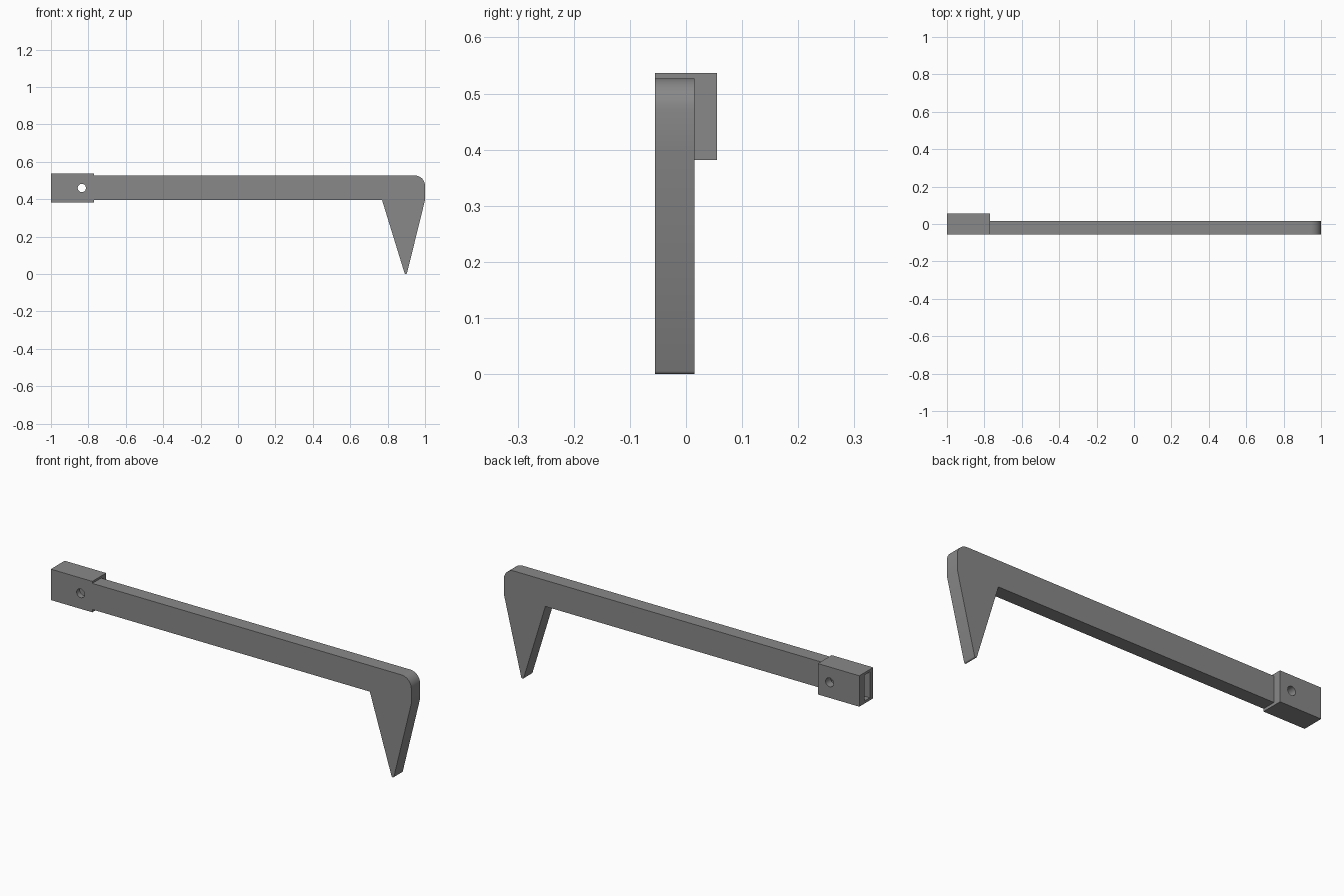
import bpy, bmesh, math
from mathutils import Matrix

if "Cube" in bpy.data.objects:
    bpy.data.objects.remove(bpy.data.objects["Cube"])

grey = bpy.data.materials.new("steel grey")
grey.diffuse_color = (0.25, 0.25, 0.25, 1)
grey.use_nodes = True
grey.node_tree.nodes["Principled BSDF"].inputs["Base Color"].default_value = grey.diffuse_color


def make_object(name, bm):
    bmesh.ops.recalc_face_normals(bm, faces=bm.faces)
    mesh = bpy.data.meshes.new(name)
    bm.to_mesh(mesh)
    bm.free()
    mesh.materials.append(grey)
    obj = bpy.data.objects.new(name, mesh)
    bpy.context.collection.objects.link(obj)
    return obj


def box(name, lo, hi):
    bm = bmesh.new()
    bmesh.ops.create_cube(bm, size=1)
    for v in bm.verts:
        v.co = [a + (b - a) * (c + 0.5) for a, b, c in zip(lo, hi, v.co)]
    return make_object(name, bm)


def arc(cx, cz, r, start, end, n):
    angles = [math.radians(start + (end - start) * i / n) for i in range(n + 1)]
    return [(cx + r * math.cos(a), cz + r * math.sin(a)) for a in angles]


def cut(target, cutter):
    mod = target.modifiers.new("cut", 'BOOLEAN')
    mod.operation, mod.solver, mod.object = 'DIFFERENCE', 'EXACT', cutter
    bpy.context.view_layer.objects.active = target
    bpy.ops.object.modifier_apply(modifier=mod.name)
    bpy.data.objects.remove(cutter)


def smooth(obj):
    bpy.ops.object.select_all(action='DESELECT')
    obj.select_set(True)
    bpy.context.view_layer.objects.active = obj
    bpy.ops.object.shade_smooth_by_angle(angle=math.radians(25))


# Flat arm with a rounded outer corner and a tapered, blunt claw
profile = [(-0.77, 0.396), (0.77, 0.396)]
profile += arc(0.897, 0.007, 0.007, 197, 346, 8)
profile += [(1.0, 0.396)]
profile += arc(0.945, 0.472, 0.055, 0, 90, 12)
profile += [(-0.77, 0.527)]
bm = bmesh.new()
face = bm.faces.new([bm.verts.new((x, -0.055, z)) for x, z in profile])
ext = bmesh.ops.extrude_face_region(bm, geom=[face])
for v in ext["geom"]:
    if isinstance(v, bmesh.types.BMVert):
        v.co.y = 0.015
arm = make_object("hooked_arm", bm)
smooth(arm)

# Socket block with an end slot and a cross pin hole
socket = box("socket_block", (-1, -0.055, 0.382), (-0.77, 0.055, 0.537))
cut(socket, box("slot_cutter", (-1.1, -0.028, 0.395), (-0.79, 0.015, 0.525)))
bm = bmesh.new()
bmesh.ops.create_cone(bm, cap_ends=True, segments=32, radius1=0.022, radius2=0.022,
                      depth=0.4, matrix=Matrix.Translation((-0.835, 0, 0.46))
                      @ Matrix.Rotation(math.pi / 2, 4, 'X'))
cut(socket, make_object("pin_cutter", bm))
smooth(socket)
